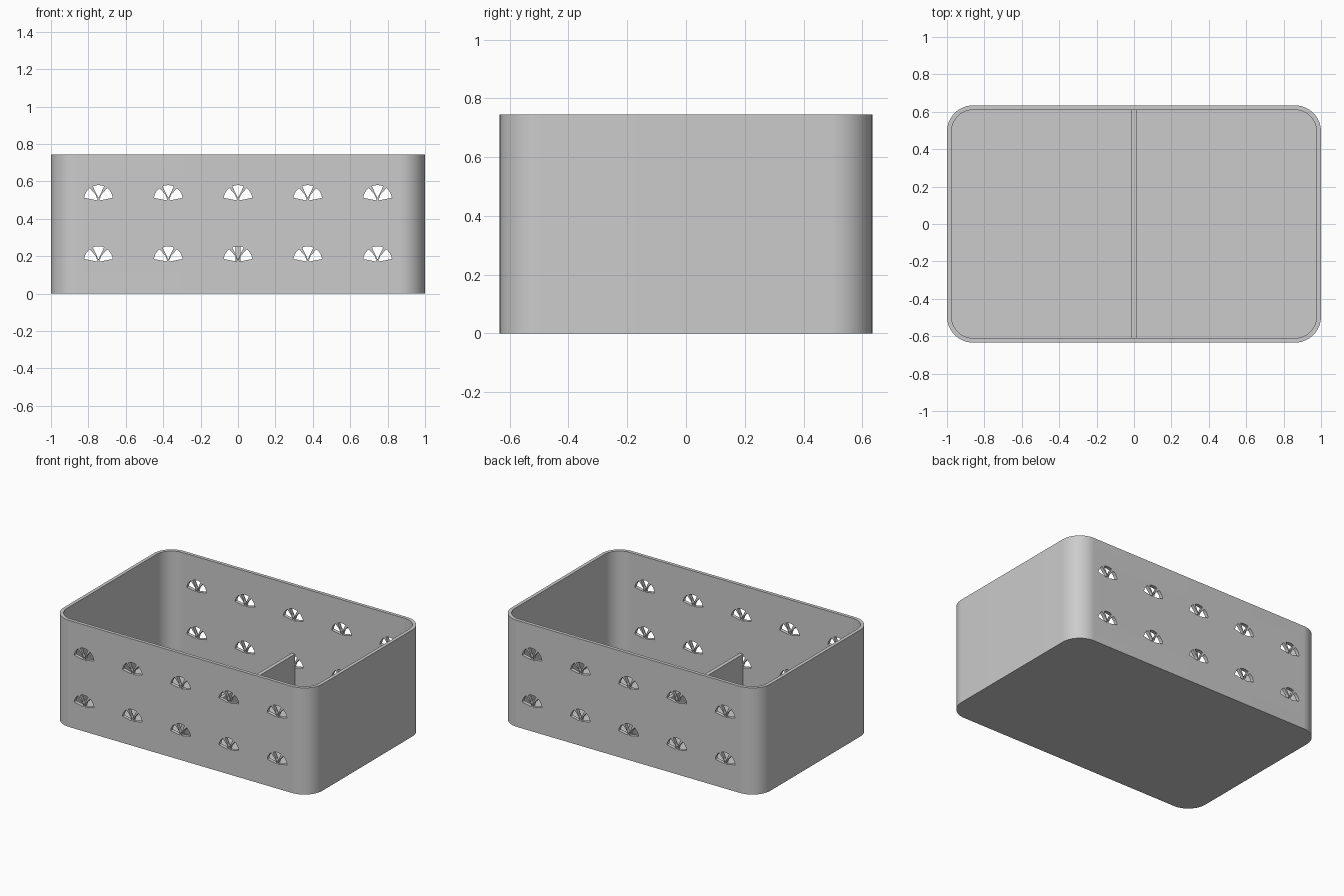
import bpy, bmesh
from math import sin, cos, pi, radians

W, D, H = 1.0, 0.634, 0.745      # half width, half depth, height
T, R = 0.024, 0.14               # wall thickness, corner radius
SEGMENTS = 24                    # steps per rounded corner
DIVIDER_TOP, DIVIDER_T = 0.268, 0.027

cube = bpy.data.objects.get("Cube")
if cube:
    bpy.data.objects.remove(cube, do_unlink=True)

grey = bpy.data.materials.new("light grey")
grey.use_nodes = True
grey.diffuse_color = (0.6, 0.6, 0.6, 1)
grey.node_tree.nodes["Principled BSDF"].inputs["Base Color"].default_value = (0.6, 0.6, 0.6, 1)


def make_object(name, bm):
    bmesh.ops.recalc_face_normals(bm, faces=bm.faces[:])
    mesh = bpy.data.meshes.new(name)
    bm.to_mesh(mesh)
    bm.free()
    mesh.materials.append(grey)
    obj = bpy.data.objects.new(name, mesh)
    bpy.context.collection.objects.link(obj)
    return obj


def rounded_ring(bm, inset, z):
    """Ring of vertices around a rounded rectangle."""
    r = R - inset
    ring = []
    for i, (sx, sy) in enumerate([(1, 1), (-1, 1), (-1, -1), (1, -1)]):
        for k in range(SEGMENTS + 1):
            a = (i + k / SEGMENTS) * pi / 2
            ring.append(bm.verts.new((sx * (W - R) + r * cos(a),
                                      sy * (D - R) + r * sin(a), z)))
    return ring


def bridge(bm, a, b, skip=()):
    for i in range(len(a)):
        if i not in skip:
            j = (i + 1) % len(a)
            bm.faces.new((a[i], a[j], b[j], b[i]))


def loop_edges(bm, verts):
    pairs = zip(verts, verts[1:] + verts[:1])
    return [bm.edges.get(p) or bm.edges.new(p) for p in pairs]


def petal_outlines():
    """Outlines (x, z) of the fans: three petals each, in two rows of five."""
    petal = [(-0.008, 0.006), (0.008, 0.006)]
    petal += [(0.077 * sin(radians(a)), 0.077 * cos(radians(a)))
              for a in (23, 14, 5, -5, -14, -23)]
    for column in range(-2, 3):
        for base in (0.176, 0.503):
            for turn in (-60, 0, 60):
                c, s = cos(radians(turn)), sin(radians(turn))
                yield [(column * 0.373 + c * u + s * v, base - s * u + c * v)
                       for u, v in petal]


def pierced_wall(bm, low, high, i):
    """Flat wall between ring points i and i + 1, filled around the petals."""
    y = low[i].co.y
    edges = loop_edges(bm, [low[i], low[i + 1], high[i + 1], high[i]])
    holes = []
    for outline in petal_outlines():
        hole = [bm.verts.new((x, y, z)) for x, z in outline]
        edges += loop_edges(bm, hole)
        holes.append(hole)
    bmesh.ops.triangle_fill(bm, edges=edges, use_beauty=True, normal=(0, -1, 0))
    return holes


# Open box: outside wall, rim, inside wall, floor
bm = bmesh.new()
outer_low, outer_high = rounded_ring(bm, 0, 0), rounded_ring(bm, 0, H)
inner_high, inner_low = rounded_ring(bm, T, H), rounded_ring(bm, T, T)
long_walls = (SEGMENTS, 3 * SEGMENTS + 2)
bridge(bm, outer_low, outer_high, long_walls)
bridge(bm, outer_high, inner_high)
bridge(bm, inner_high, inner_low, long_walls)
bm.faces.new(outer_low)
bm.faces.new(inner_low)

# Front and back walls with petal openings through their thickness
for i in long_walls:
    outside = pierced_wall(bm, outer_low, outer_high, i)
    inside = pierced_wall(bm, inner_low, inner_high, i)
    for a, b in zip(outside, inside):
        bridge(bm, a, b)
box = make_object("box", bm)
box.data.shade_smooth()
box.data.set_sharp_from_angle(angle=radians(30))

# Low divider across the middle
bm = bmesh.new()
bmesh.ops.create_cube(bm, size=1)
height = DIVIDER_TOP - T
bmesh.ops.scale(bm, verts=bm.verts[:], vec=(DIVIDER_T, 2 * (D - T), height))
bmesh.ops.translate(bm, verts=bm.verts[:], vec=(0, 0, T + height / 2))
make_object("divider", bm)
